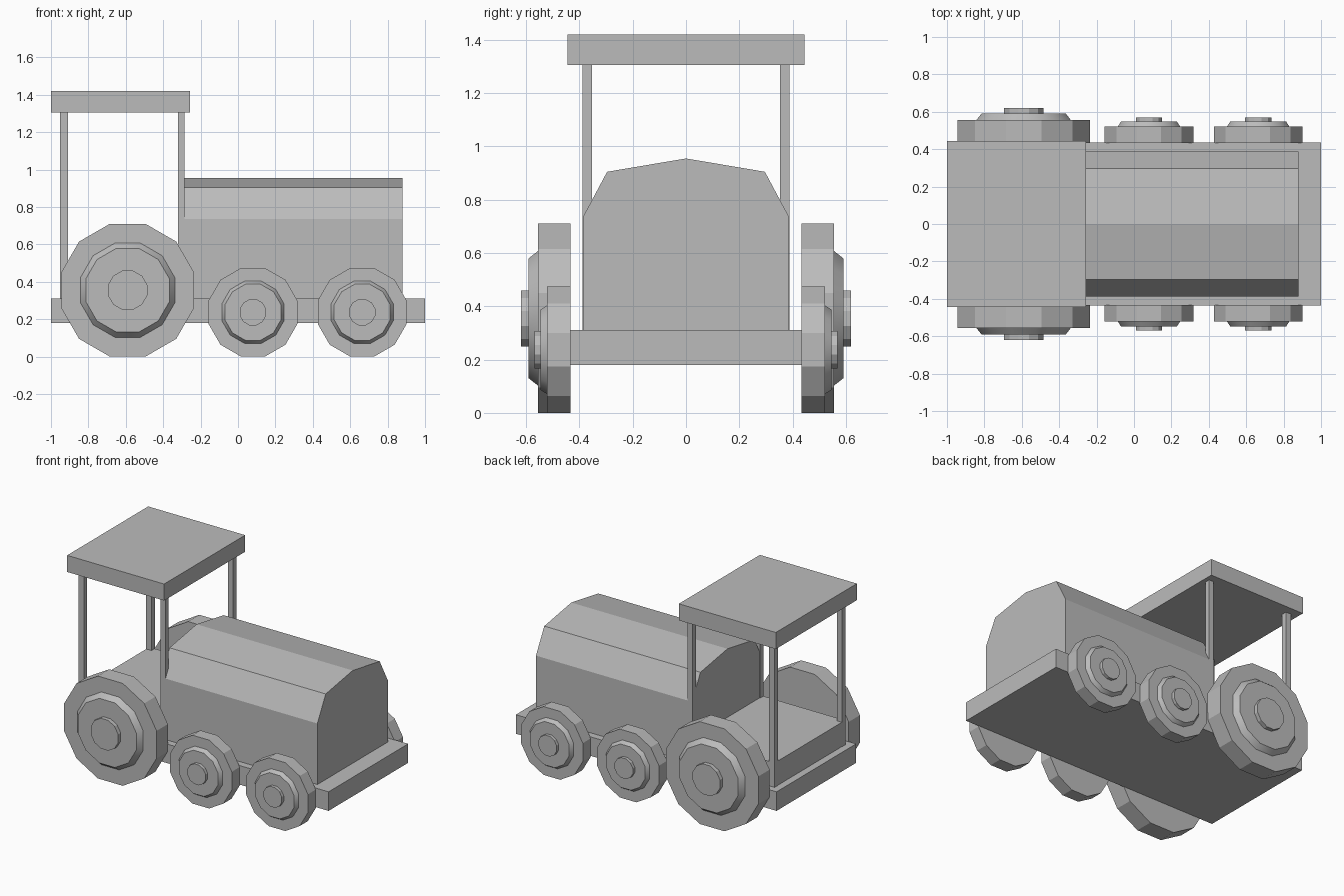
import bpy, bmesh, math
from mathutils import Matrix

cube = bpy.data.objects.get("Cube")
if cube:
    bpy.data.objects.remove(cube, do_unlink=True)

grey = bpy.data.materials.new("plain grey")
grey.use_nodes = True
colour = (0.5, 0.5, 0.5, 1)
grey.diffuse_color = colour
grey.node_tree.nodes["Principled BSDF"].inputs["Base Color"].default_value = colour


def finish(name, bm):
    bmesh.ops.recalc_face_normals(bm, faces=bm.faces)
    mesh = bpy.data.meshes.new(name)
    bm.to_mesh(mesh)
    bm.free()
    mesh.materials.append(grey)
    obj = bpy.data.objects.new(name, mesh)
    bpy.context.collection.objects.link(obj)
    return obj


def box(name, x, y, z):
    """Box from (min, max) ranges on each axis."""
    bm = bmesh.new()
    bmesh.ops.create_cube(bm, size=1)
    for v in bm.verts:
        v.co = [(lo + hi) / 2 + c * (hi - lo) for c, (lo, hi) in zip(v.co, (x, y, z))]
    return finish(name, bm)


def disc(name, x, z, side, y0, y1, r0, r1, smooth=False):
    """Twelve-sided disc along y; r0 and r1 are flat-to-centre radii."""
    bm = bmesh.new()
    k = 1 / math.cos(math.pi / 12)
    rot = Matrix.Rotation(-side * math.pi / 2, 4, "X") @ Matrix.Rotation(math.pi / 12, 4, "Z")
    bmesh.ops.create_cone(bm, cap_ends=True, segments=12, radius1=r0 * k, radius2=r1 * k,
                          depth=y1 - y0,
                          matrix=Matrix.Translation((x, side * (y0 + y1) / 2, z)) @ rot)
    for f in bm.faces:
        f.smooth = smooth and len(f.verts) == 4
    for e in bm.edges:
        e.smooth = all(f.smooth for f in e.link_faces)
    return finish(name, bm)


def wheel(name, x, side, tyre_r, tyre_y, hub_r, hub_y, cap_r, cap_y):
    disc(name + "_tyre", x, tyre_r, side, 0.433, tyre_y, tyre_r, tyre_r)
    disc(name + "_hub", x, tyre_r, side, tyre_y - 0.01, hub_y, hub_r[0], hub_r[1], True)
    disc(name + "_cap", x, tyre_r, side, hub_y - 0.01, cap_y, cap_r, cap_r)


# Chassis, cab floor and roof
box("chassis", (-1, 1), (-0.436, 0.436), (0.18, 0.312))
box("cab_floor", (-0.95, -0.31), (-0.387, 0.387), (0.30, 0.48))
box("roof", (-1, -0.256), (-0.444, 0.444), (1.305, 1.42))

# Engine hood with a faceted top
half = [(0.387, 0.30), (0.387, 0.735), (0.296, 0.905)]
profile = half + [(0, 0.955)] + [(-y, z) for y, z in reversed(half)]
bm = bmesh.new()
face = bm.faces.new([bm.verts.new((-0.318, y, z)) for y, z in profile])
out = bmesh.ops.extrude_face_region(bm, geom=[face])
bmesh.ops.translate(bm, vec=(1.198, 0, 0),
                    verts=[g for g in out["geom"] if isinstance(g, bmesh.types.BMVert)])
finish("engine_hood", bm)

# Posts and wheels on both sides
for side, word in ((1, "back"), (-1, "front")):
    ys = sorted((side * 0.352, side * 0.389))
    box(f"rear_post_{word}", (-0.952, -0.91), ys, (0.30, 1.31))
    box(f"cab_post_{word}", (-0.322, -0.285), ys, (0.30, 1.31))
    wheel(f"large_wheel_{word}", -0.59, side, 0.355, 0.556, (0.26, 0.224), 0.592, 0.105, 0.62)
    for x, place in ((0.08, "middle"), (0.664, "leading")):
        wheel(f"{place}_wheel_{word}", x, side, 0.237, 0.521,
              (0.173, 0.15), 0.547, 0.07, 0.569)
